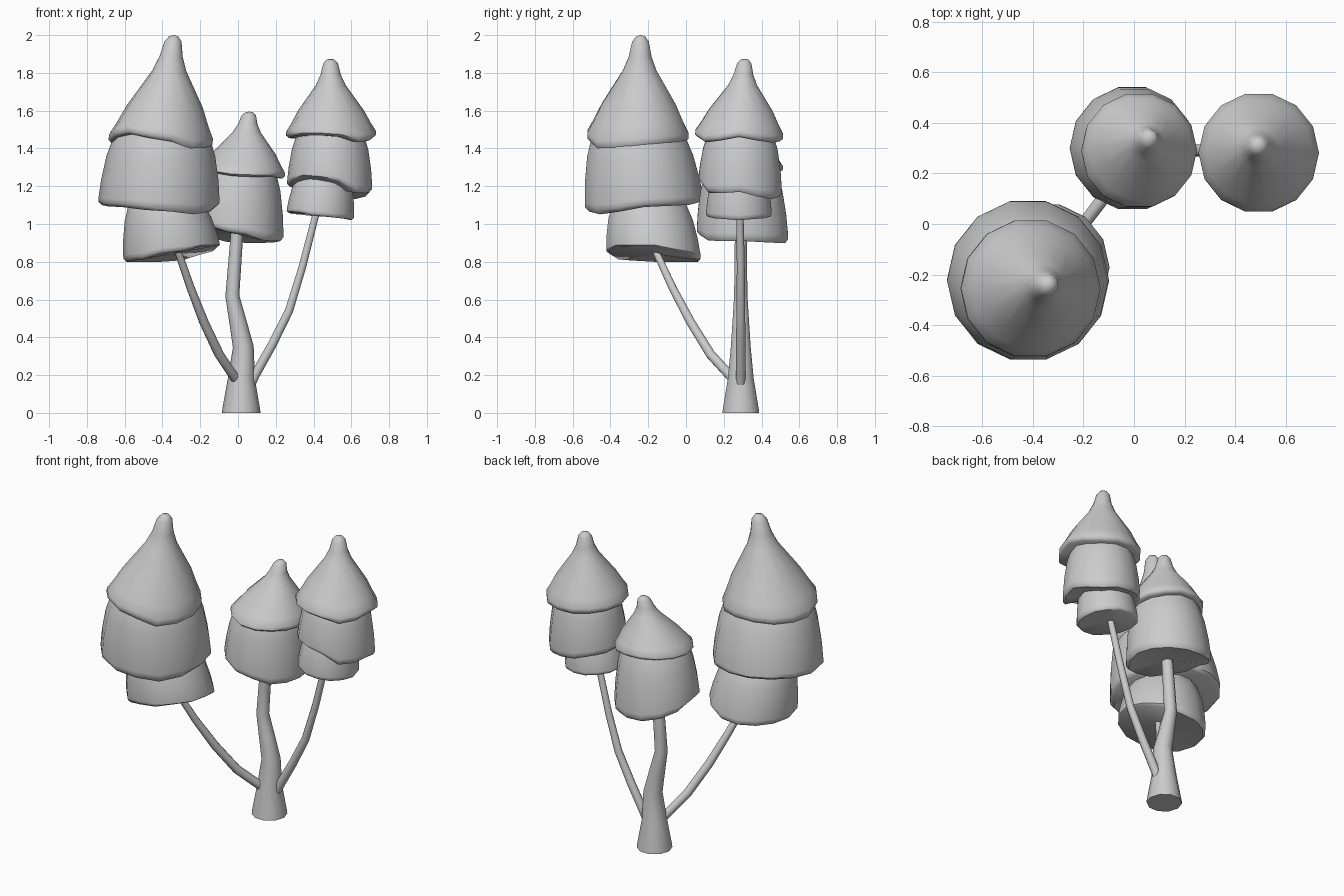
import bpy, math
from mathutils import Vector

if "Cube" in bpy.data.objects:
    bpy.data.objects.remove(bpy.data.objects["Cube"])

SIDES = 14
# profiles: (share of height, share of rim radius)
CONE = [(.012, .09), (.06, .165), (.20, .225), (.33, .33), (.65, .73), (.82, .89), (.92, 1), (.97, 1), (1, .94)]
DOME = [(0, .6), (.2, .79), (.43, .9), (.7, .97), (.91, 1), (.96, 1), (1, .94)]


def finish(obj, angle=50):
    bpy.ops.object.select_all(action='DESELECT')
    obj.select_set(True)
    bpy.context.view_layer.objects.active = obj
    if obj.type == 'CURVE':
        bpy.ops.object.convert(target='MESH')
    bpy.ops.object.shade_smooth_by_angle(angle=math.radians(angle))


def tier(name, profile, top, centre, radius, rim):
    """Foliage tier: rim holds bottom heights at 8 compass points from +x anticlockwise."""
    top = Vector(top)
    verts, faces = [top], []
    for t, r in profile:
        for i in range(SIDES):
            a = 2 * math.pi * i / SIDES
            k = 8 * i / SIDES
            j, f = int(k), k % 1
            f = f * f * (3 - 2 * f)
            low = rim[j % 8] * (1 - f) + rim[(j + 1) % 8] * f
            level = sum(rim) / 8
            # the wave fades out towards the top
            z = top.z + (level - top.z) * t + (low - level) * t ** 2
            x = top.x + (centre[0] - top.x) * t + radius * r * math.cos(a)
            y = top.y + (centre[1] - top.y) * t + radius * r * math.sin(a)
            verts.append(Vector((x, y, z)))
    n = len(profile)
    for i in range(SIDES):
        j = (i + 1) % SIDES
        faces.append((0, 1 + i, 1 + j))
        for k in range(n - 1):
            a, b = 1 + k * SIDES, 1 + (k + 1) * SIDES
            faces.append((a + i, b + i, b + j, a + j))
    # underside
    last = 1 + (n - 1) * SIDES
    verts.append(Vector((centre[0], centre[1], sum(rim) / 8 + .01)))
    for i in range(SIDES):
        faces.append((last + (i + 1) % SIDES, last + i, len(verts) - 1))
    me = bpy.data.meshes.new(name)
    me.from_pydata(verts, [], faces)
    obj = bpy.data.objects.new(name, me)
    bpy.context.collection.objects.link(obj)
    finish(obj)


def limb(name, points):
    """Tapered round limb through (x, y, z, radius) points."""
    cu = bpy.data.curves.new(name, 'CURVE')
    cu.dimensions = '3D'
    cu.bevel_depth = 1
    cu.bevel_resolution = 3
    cu.use_fill_caps = True
    sp = cu.splines.new('POLY')
    sp.points.add(len(points) - 1)
    for p, (x, y, z, r) in zip(sp.points, points):
        p.co = (x, y, z, 1)
        p.radius = r
    obj = bpy.data.objects.new(name, cu)
    bpy.context.collection.objects.link(obj)
    finish(obj)


# trunk and branches
limb("trunk", [(.017, .29, 0, .102), (.017, .29, .02, .1), (.018, .29, .18, .072), (.028, .29, .35, .055),
               (.0, .29, .48, .046), (-.03, .29, .62, .037), (-.018, .29, .78, .035), (.0, .29, 1.02, .032)])
limb("left_branch", [(.02, .28, .15, .02), (-.02, .24, .19, .026), (-.1, .13, .31, .026),
                     (-.18, .025, .48, .025), (-.25, -.07, .66, .022), (-.34, -.19, .92, .018)])
limb("right_branch", [(.06, .29, .12, .02), (.09, .29, .2, .026), (.18, .29, .36, .025),
                      (.27, .29, .54, .023), (.34, .29, .77, .021), (.42, .285, 1.08, .019)])

# left crown
tier("left_crown_bottom", DOME, (-.385, -.2, 1.17), (-.35, -.17), .255,
     (.88, .84, .80, .80, .80, .81, .85, .88))
tier("left_crown_middle", DOME, (-.40, -.26, 1.56), (-.42, -.22), .32,
     (1.09, 1.10, 1.12, 1.12, 1.10, 1.09, 1.07, 1.05))
tier("left_crown_top", CONE, (-.34, -.24, 2.0), (-.413, -.255), .275,
     (1.40, 1.42, 1.44, 1.43, 1.43, 1.48, 1.45, 1.385))

# centre crown
tier("centre_crown_bottom", DOME, (.01, .29, 1.36), (-.008, .3), .247,
     (.91, .90, .90, .93, 1.0, .99, .95, .91))
tier("centre_crown_top", CONE, (.06, .34, 1.595), (.018, .288), .228,
     (1.24, 1.26, 1.28, 1.28, 1.27, 1.27, 1.25, 1.25))

# right crown
tier("right_crown_bottom", DOME, (.455, .28, 1.3), (.435, .28), .178,
     (1.02, 1.03, 1.04, 1.05, 1.06, 1.06, 1.04, 1.03))
tier("right_crown_middle", DOME, (.49, .29, 1.55), (.485, .287), .225,
     (1.17, 1.13, 1.15, 1.18, 1.20, 1.25, 1.24, 1.16))
tier("right_crown_top", CONE, (.49, .31, 1.875), (.493, .28), .238,
     (1.46, 1.43, 1.44, 1.45, 1.455, 1.47, 1.47, 1.43))
